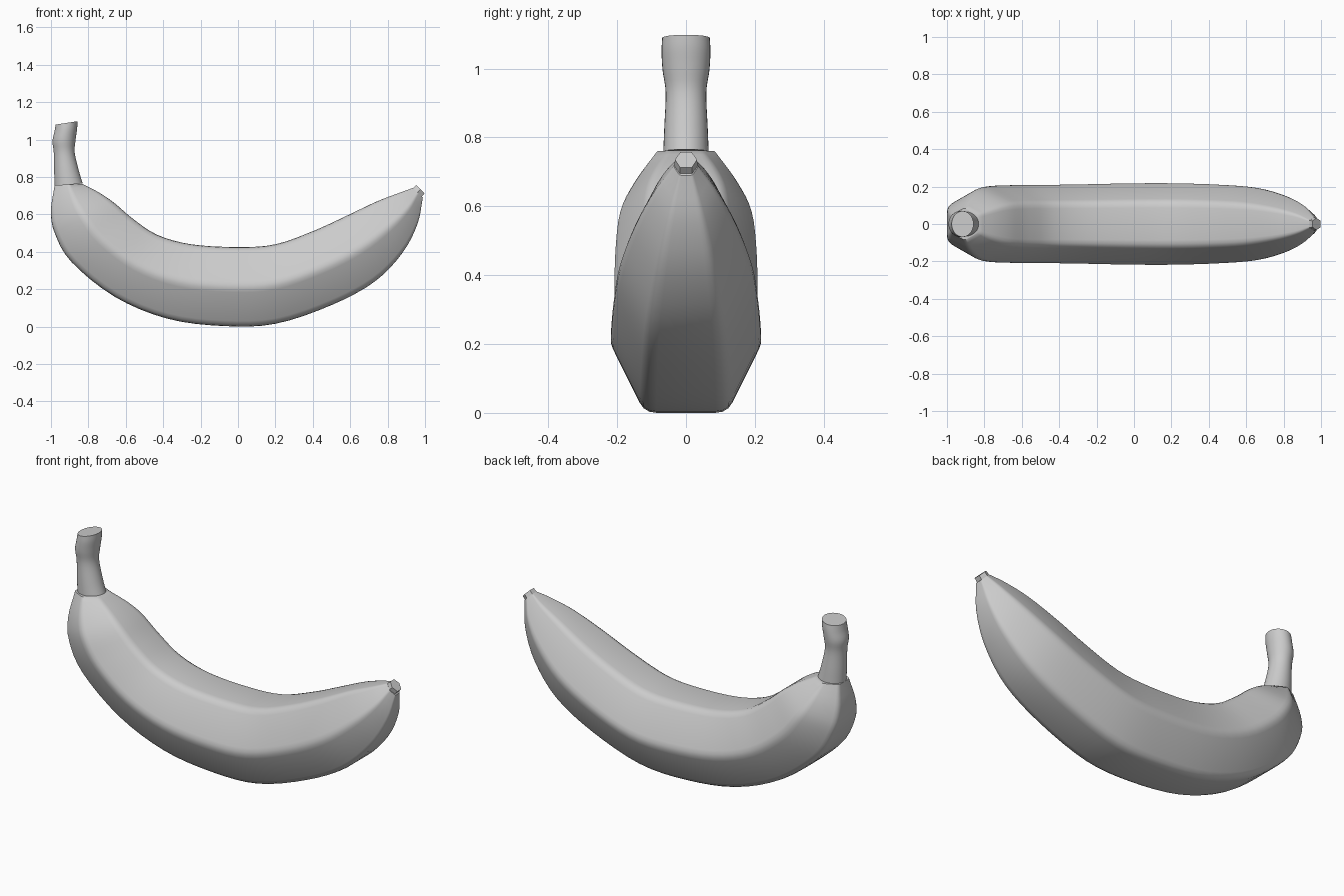
import bpy, bmesh, math
from mathutils import Vector

cube = bpy.data.objects.get("Cube")
if cube:
    bpy.data.objects.remove(cube, do_unlink=True)

grey = bpy.data.materials.new("light grey")
grey.use_nodes = True
grey.diffuse_color = (0.6, 0.6, 0.6, 1)
grey.node_tree.nodes["Principled BSDF"].inputs["Base Color"].default_value = (0.6, 0.6, 0.6, 1)


def spline(rows, steps):
    """Catmull-Rom interpolation through rows of numbers."""
    pts = [Vector(r) for r in rows]
    pts = [2 * pts[0] - pts[1]] + pts + [2 * pts[-1] - pts[-2]]
    out = []
    for a, b, c, d in zip(pts, pts[1:], pts[2:], pts[3:]):
        for i in range(steps):
            t = i / steps
            out.append(0.5 * (2 * b + (c - a) * t + (2 * a - 5 * b + 4 * c - d) * t ** 2
                              + (3 * b - a - 3 * c + d) * t ** 3))
    return out + [pts[-2]]


def rounded(corners, amount):
    """Replace every corner of a section by a small rounded arc."""
    out = []
    for i, (u, v) in enumerate(corners):
        p = Vector((u, v))
        a = p.lerp(Vector(corners[i - 1]), amount)
        b = p.lerp(Vector(corners[(i + 1) % len(corners)]), amount)
        for t in (0, 0.33, 0.67, 1):
            out.append(a.lerp(p, t).lerp(p.lerp(b, t), t))
    return out


def loft(name, rows, section, angle):
    """Skin a section along rows of (inner x, inner z, outer x, outer z, half width)."""
    bm = bmesh.new()
    rings = []
    for ix, iz, ox, oz, w in rows:
        mid = Vector(((ix + ox) / 2, 0, (iz + oz) / 2))
        half = Vector(((ix - ox) / 2, 0, (iz - oz) / 2))
        rings.append([bm.verts.new(mid + half * v + Vector((0, w * u, 0))) for u, v in section])
    n = len(section)
    for r, s in zip(rings, rings[1:]):
        for i in range(n):
            bm.faces.new((r[i], r[(i + 1) % n], s[(i + 1) % n], s[i]))
    bm.faces.new(rings[0])
    bm.faces.new(rings[-1])
    bmesh.ops.recalc_face_normals(bm, faces=bm.faces)
    mesh = bpy.data.meshes.new(name)
    bm.to_mesh(mesh)
    bm.free()
    mesh.materials.append(grey)
    obj = bpy.data.objects.new(name, mesh)
    bpy.context.collection.objects.link(obj)
    bpy.ops.object.select_all(action='DESELECT')
    obj.select_set(True)
    bpy.context.view_layer.objects.active = obj
    bpy.ops.object.shade_smooth_by_angle(angle=math.radians(angle))
    return obj


hexagon = [(1, 0), (0.53, 1), (-0.53, 1), (-1, 0), (-0.53, -1), (0.53, -1)]
circle = [(math.cos(a * math.tau / 32), math.sin(a * math.tau / 32)) for a in range(32)]

# Curved six-sided fruit body
body = [
    (-0.83, 0.762, -0.98, 0.757, 0.087),
    (-0.74, 0.715, -1.00, 0.62, 0.155),
    (-0.66, 0.66, -0.98, 0.50, 0.198),
    (-0.56, 0.575, -0.89, 0.345, 0.213),
    (-0.43, 0.49, -0.66, 0.16, 0.216),
    (-0.25, 0.44, -0.38, 0.043, 0.219),
    (0.00, 0.425, -0.08, 0.003, 0.225),
    (0.20, 0.44, 0.20, 0.015, 0.226),
    (0.40, 0.51, 0.50, 0.115, 0.218),
    (0.58, 0.592, 0.73, 0.24, 0.20),
    (0.74, 0.668, 0.88, 0.395, 0.155),
    (0.86, 0.714, 0.96, 0.55, 0.098),
    (0.937, 0.742, 0.988, 0.69, 0.036),
]
loft("fruit_body", spline(body, 4), rounded(hexagon, 0.14), 50)

# Round stem with a slight waist and a slanted cut
stem = [
    (-0.83, 0.765, -0.98, 0.753, 0.066),
    (-0.85, 0.83, -0.983, 0.83, 0.063),
    (-0.873, 0.93, -0.985, 0.93, 0.059),
    (-0.868, 1.00, -0.992, 0.99, 0.068),
    (-0.86, 1.06, -0.982, 1.04, 0.071),
    (-0.858, 1.098, -0.975, 1.08, 0.069),
]
loft("stem", spline(stem, 4), circle, 50)

# Small hexagonal nub at the blossom end
nub = [(0.935, 0.738, 0.980, 0.692, 0.035), (0.954, 0.757, 0.998, 0.713, 0.032)]
loft("blossom_tip", nub, hexagon, 20)
